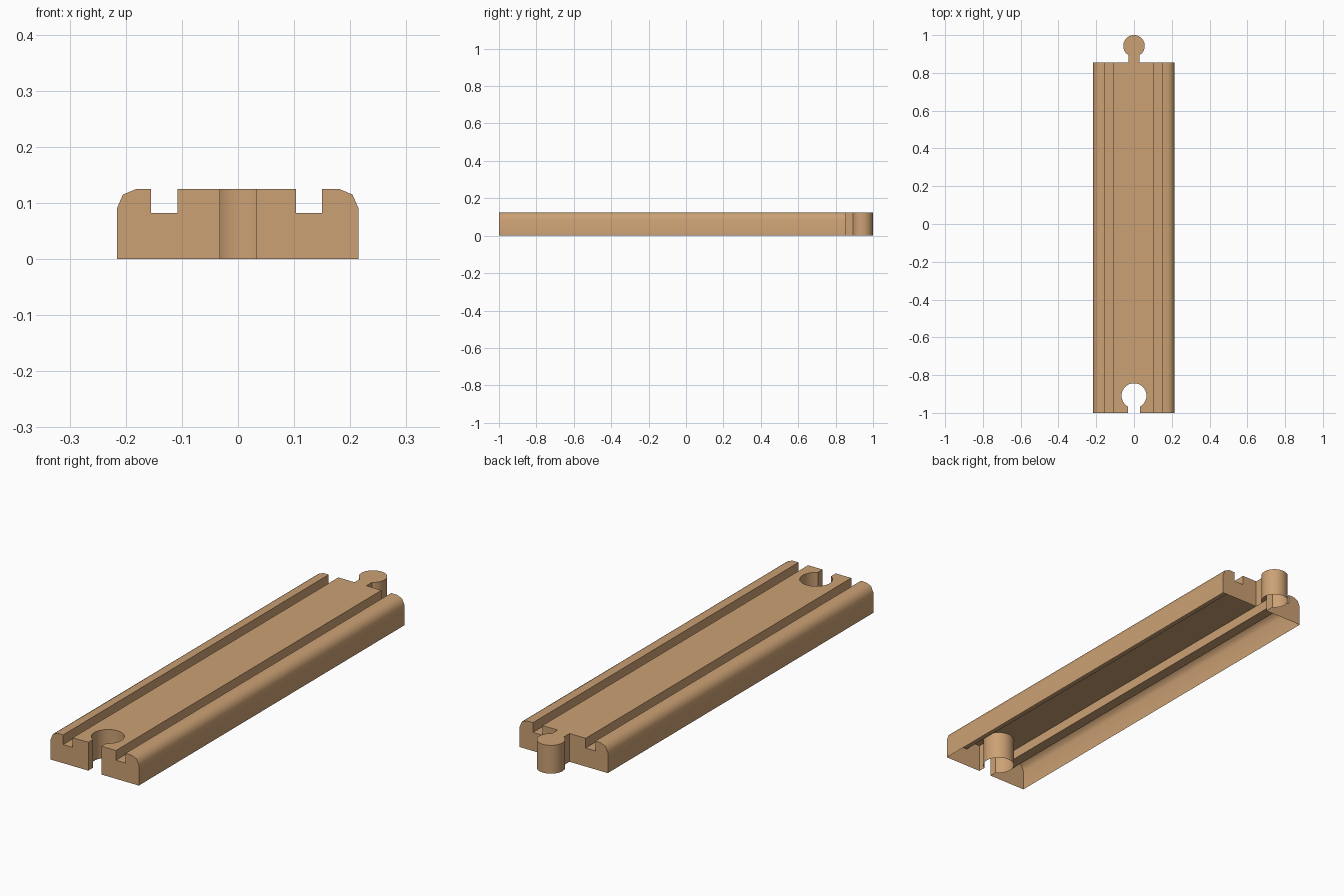
import bpy, bmesh, math

if "Cube" in bpy.data.objects:
    bpy.data.objects.remove(bpy.data.objects["Cube"])

Y0, Y1, TOP = -1.0, 0.855, 0.125
SEG = 32

wood = bpy.data.materials.new("light wood")
wood.diffuse_color = (0.60, 0.355, 0.175, 1)
wood.use_nodes = True
wood.node_tree.nodes["Principled BSDF"].inputs["Base Color"].default_value = wood.diffuse_color

bm = bmesh.new()


def face(points):
    return bm.faces.new([bm.verts.new(p) for p in points])


def keyhole(cy, r, half, start, end):
    """Arc of a round knob or socket, leaving the neck of given half width open."""
    return [(r * math.cos(a), cy + r * math.sin(a))
            for a in (start + (end - start) * i / SEG for i in range(SEG + 1))]


# Side rails: outer wall, rounded shoulder and wheel groove, swept along y
left = [(-0.216, 0), (-0.216, 0.09), (-0.205, 0.115), (-0.181, TOP), (-0.155, TOP),
        (-0.155, 0.082), (-0.108, 0.082), (-0.108, TOP)]
right = [(0.103, TOP), (0.103, 0.082), (0.15, 0.082), (0.15, TOP), (0.18, TOP),
         (0.204, 0.115), (0.215, 0.09), (0.215, 0)]
for prof, foot in ((left, (-0.108, 0)), (right, (0.103, 0))):
    for (xa, za), (xb, zb) in zip(prof, prof[1:]):
        face([(xa, Y0, za), (xb, Y0, zb), (xb, Y1, zb), (xa, Y1, za)])
    for y in (Y0, Y1):
        face([(x, y, z) for x, z in prof + [foot]])

# Centre deck outline with the socket at the front and the peg at the back
xl, xr = -0.108, 0.103
slot, rs, cs = 0.032, 0.066, -0.909
neck, rp, cp = 0.029, 0.057, 0.943
a = math.asin(slot / rs)
b = math.asin(neck / rp)
down = -math.pi / 2
socket = keyhole(cs, rs, slot, down - a, down + a - 2 * math.pi)
peg = keyhole(cp, rp, neck, down + b, down - b + 2 * math.pi)
front = [(xl, Y0), (-slot, Y0)] + socket + [(slot, Y0), (xr, Y0)]
back = [(xr, Y1), (neck, Y1)] + peg + [(-neck, Y1), (xl, Y1)]
face([(x, y, TOP) for x, y in front + back])

# Upright walls of both ends (the underside stays open)
for line in (front, back):
    for (xa, ya), (xb, yb) in zip(line, line[1:]):
        face([(xa, ya, 0), (xb, yb, 0), (xb, yb, TOP), (xa, ya, TOP)])

bmesh.ops.remove_doubles(bm, verts=bm.verts, dist=1e-5)
bmesh.ops.recalc_face_normals(bm, faces=bm.faces)
deck = max(bm.faces, key=lambda f: len(f.verts))
if deck.normal.z < 0:
    bmesh.ops.reverse_faces(bm, faces=bm.faces)

mesh = bpy.data.meshes.new("track_piece")
bm.to_mesh(mesh)
bm.free()
mesh.materials.append(wood)
track = bpy.data.objects.new("track_piece", mesh)
bpy.context.collection.objects.link(track)
bpy.context.view_layer.objects.active = track
track.select_set(True)
bpy.ops.object.shade_smooth_by_angle(angle=math.radians(46))
